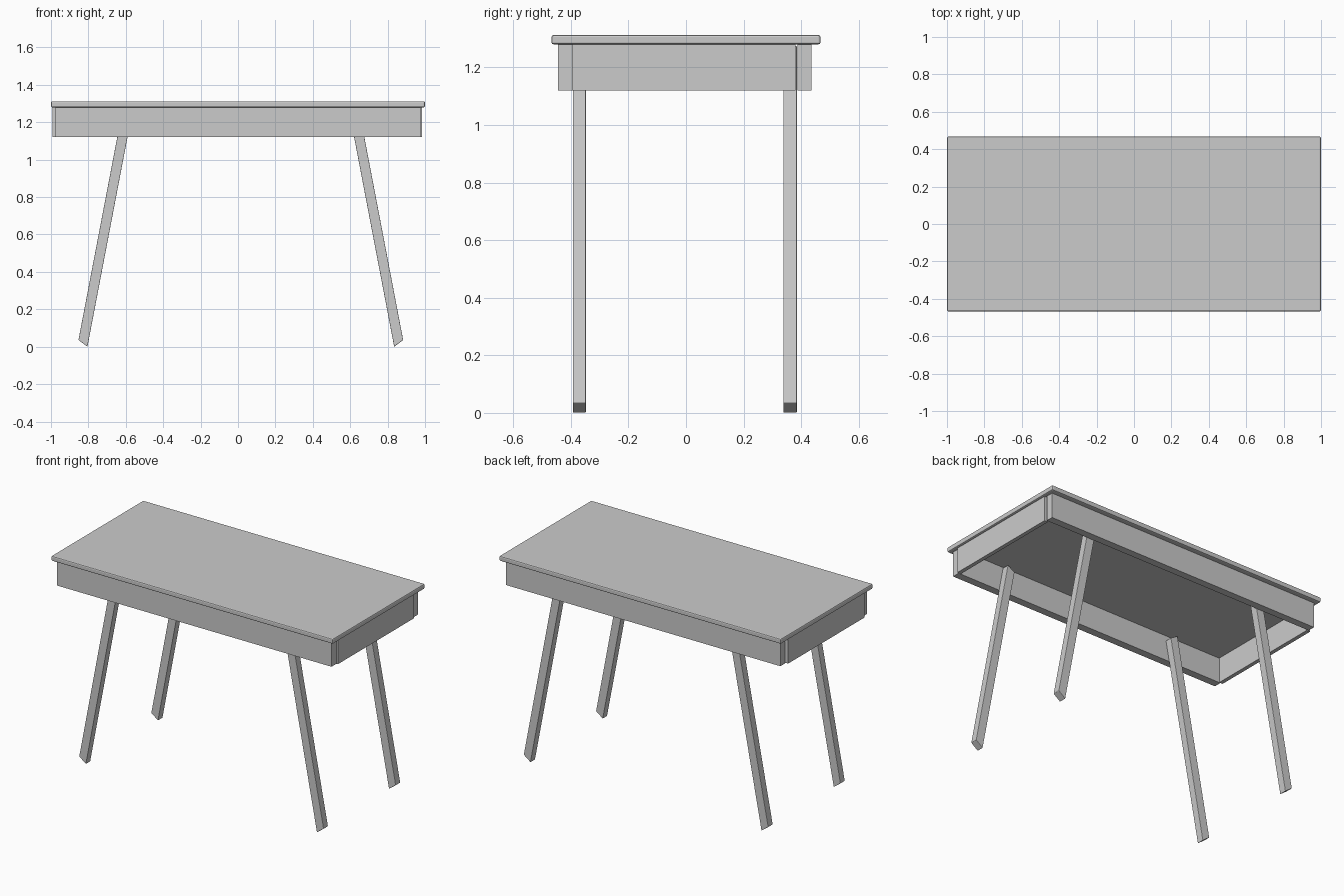
import bpy
import bmesh

cube = bpy.data.objects.get("Cube")
if cube:
    bpy.data.objects.remove(cube, do_unlink=True)

grey = bpy.data.materials.new("plain grey")
grey.use_nodes = True
colour = (0.6, 0.6, 0.6, 1)
grey.diffuse_color = colour
for node in grey.node_tree.nodes:
    if node.type == "BSDF_PRINCIPLED":
        node.inputs["Base Color"].default_value = colour


def prism(name, outline, y0, y1, bevel=0.0):
    """Extrude an x-z outline from y0 to y1, with optional softened edges."""
    bm = bmesh.new()
    face = bm.faces.new([bm.verts.new((x, y0, z)) for x, z in outline])
    new = bmesh.ops.extrude_face_region(bm, geom=[face])["geom"]
    for v in new:
        if isinstance(v, bmesh.types.BMVert):
            v.co.y = y1
    bmesh.ops.recalc_face_normals(bm, faces=bm.faces[:])
    mesh = bpy.data.meshes.new(name)
    bm.to_mesh(mesh)
    bm.free()
    mesh.materials.append(grey)
    obj = bpy.data.objects.new(name, mesh)
    bpy.context.collection.objects.link(obj)
    if bevel:
        mod = obj.modifiers.new("soft edges", "BEVEL")
        mod.width = bevel
        mod.segments = 2
    return obj


def box(name, x0, x1, y0, y1, z0, z1, bevel=0.0):
    return prism(name, [(x0, z0), (x1, z0), (x1, z1), (x0, z1)], y0, y1, bevel)


# Table top
UNDER, APRON = 1.28, 1.12
box("table_top", -1, 1, -0.467, 0.467, UNDER, 1.312, 0.007)

# Apron: long rails, and end rails that stop just short of the back one
box("front_rail", -0.975, 0.975, -0.444, -0.395, APRON, UNDER)
box("back_rail", -0.975, 0.975, 0.388, 0.435, APRON, UNDER)
box("right_rail", -0.991, -0.966, -0.394, 0.38, APRON, UNDER)
box("left_rail", 0.96, 0.985, -0.394, 0.38, APRON, UNDER)

# Splayed legs with slanted ends, set slightly off centre
SHIFT = 0.015
leg = [(0.82, 0.0), (0.868, 0.036), (0.631, 1.275), (0.582, 1.245)]
for side, sign in (("left", 1), ("right", -1)):
    outline = [(sign * x + SHIFT, z) for x, z in leg]
    prism("front_" + side + "_leg", outline, -0.393, -0.348, 0.002)
    prism("back_" + side + "_leg", outline, 0.338, 0.385, 0.002)
